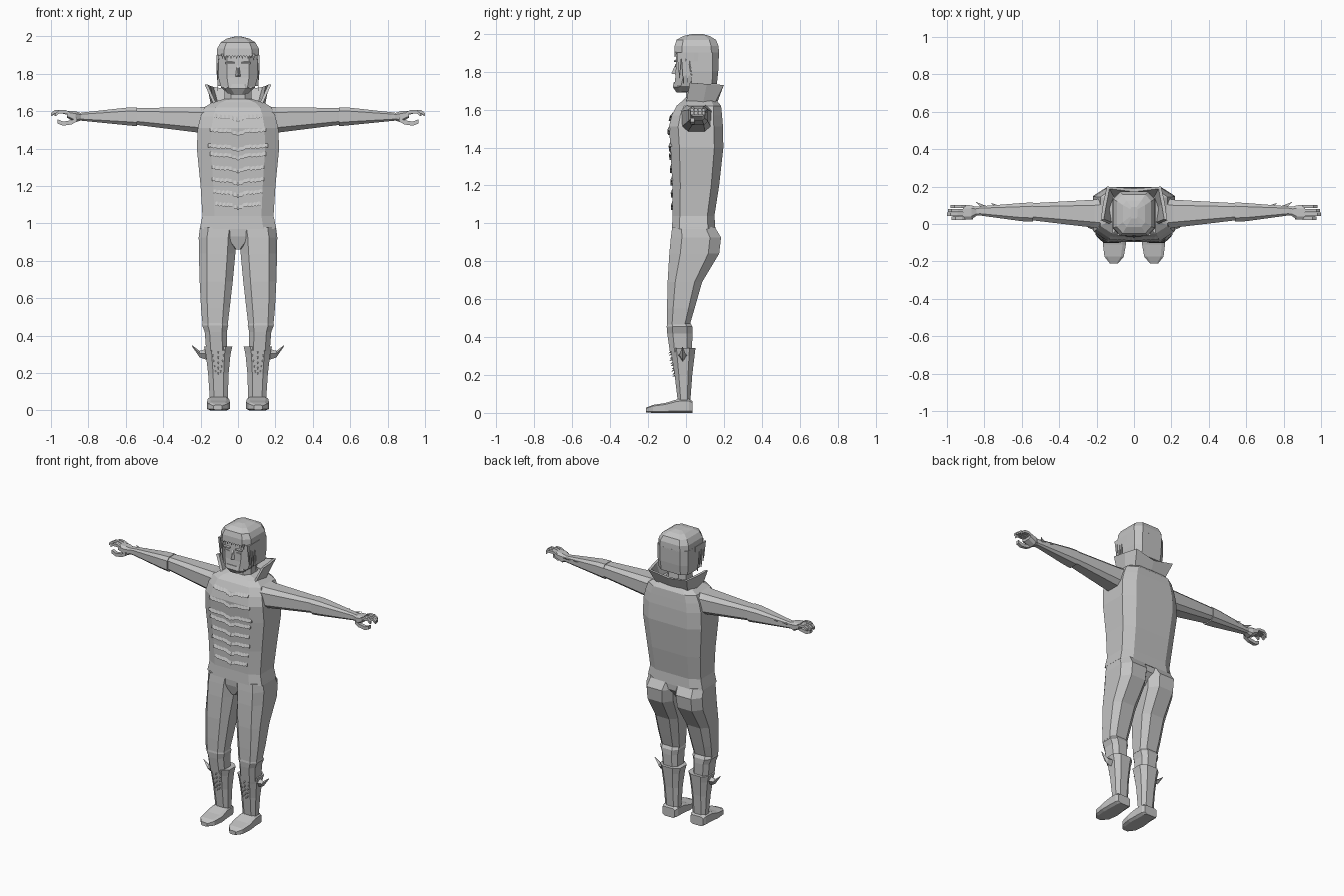
import bpy, bmesh, math
from mathutils import Vector

GREY = bpy.data.materials.new("plain grey")
GREY.diffuse_color = (0.55, 0.55, 0.55, 1)


def finish(name, bm, mirror=False):
    bmesh.ops.recalc_face_normals(bm, faces=bm.faces[:])
    me = bpy.data.meshes.new(name)
    bm.to_mesh(me)
    bm.free()
    me.materials.append(GREY)
    ob = bpy.data.objects.new(name, me)
    bpy.context.collection.objects.link(ob)
    if mirror:
        ob.modifiers.new("mirror", 'MIRROR').use_mirror_merge = False
    return ob


def skin(bm, rings):
    """Join rings of equal length into a closed skin."""
    vs = [[bm.verts.new(p) for p in r] for r in rings]
    n = len(vs[0])
    for a, b in zip(vs, vs[1:]):
        for i in range(n):
            j = (i + 1) % n
            bm.faces.new((a[i], a[j], b[j], b[i]))
    bm.faces.new(vs[0][::-1])
    bm.faces.new(vs[-1])


def octagon(u0, u1, v0, v1, c):
    """Rectangle with cut corners; c is the cut as a fraction of each side."""
    a, b = (u1 - u0) * c, (v1 - v0) * c
    return [(u0 + a, v0), (u1 - a, v0), (u1, v0 + b), (u1, v1 - b),
            (u1 - a, v1), (u0 + a, v1), (u0, v1 - b), (u0, v0 + b)]


def loft(name, axis, rows, c=0.2, mirror=False):
    """Rows are (position, u0, u1, v0, v1) along the axis."""
    bm = bmesh.new()
    put = {'X': lambda t, u, v: (t, u, v), 'Y': lambda t, u, v: (u, t, v),
           'Z': lambda t, u, v: (u, v, t)}[axis]
    skin(bm, [[put(r[0], u, v) for u, v in octagon(*r[1:], c)] for r in rows])
    return finish(name, bm, mirror)


def spike(bm, base, tip):
    vs = [bm.verts.new(p) for p in base]
    t = bm.verts.new(tip)
    for i in range(len(vs)):
        bm.faces.new((vs[i], vs[(i + 1) % len(vs)], t))
    bm.faces.new(vs[::-1])


def sym(rows):
    return [(z, -w, w, y0, y1) for z, w, y0, y1 in rows]


# torso and waist
TORSO = [(0.97, .205, -.075, .155), (1.04, .19, -.07, .15), (1.2, .20, -.072, .175),
         (1.4, .22, -.082, .197), (1.51, .215, -.09, .195), (1.57, .20, -.075, .19),
         (1.62, .18, -.05, .185), (1.645, .14, -.02, .165), (1.665, .075, 0, .14)]
loft("torso", 'Z', sym(TORSO), .17)
loft("hips", 'Z', sym([(.86, .015, -.05, .09), (.93, .10, -.07, .15), (.98, .2, -.073, .152)]), .2)

# jagged scale rows across the chest
def chest_y(z):
    for a, b in zip(TORSO, TORSO[1:]):
        if z <= b[0]:
            return a[2] + (b[2] - a[2]) * (z - a[0]) / (b[0] - a[0])
    return 0

bm = bmesh.new()
for z, half in [(1.565, .13), (1.49, .15), (1.405, .16), (1.36, .15), (1.29, .14),
                (1.225, .14), (1.16, .13), (1.095, .12)]:
    rings = []
    for i in range(-12, 13):
        k = abs(i) / 12
        zz = z - .025 * max(0, 1 - k * 3) - .008 * math.sin(math.pi * k) + (i % 2) * .005
        x = half * i / 12
        rings.append([(x, chest_y(zz + .02), zz + .02), (x, chest_y(zz) - .009, zz),
                      (x, chest_y(zz) + .01, zz)])
    skin(bm, rings)
finish("chest_scales", bm)

# neck and head
loft("neck", 'Z', sym([(1.63, .075, 0, .14), (1.76, .07, 0, .13)]), .25)
loft("face", 'Z', sym([(1.695, .055, -.045, .06), (1.725, .09, -.062, .10),
                       (1.78, .105, -.055, .14), (1.85, .106, -.053, .14),
                       (1.92, .106, -.05, .14)]), .22)
loft("hair_top", 'Z', sym([(1.895, .114, -.062, .174), (1.935, .111, -.06, .172),
                           (1.968, .092, -.05, .158), (1.988, .06, -.015, .125),
                           (1.998, .02, .03, .09)]), .17)
loft("hair_back", 'Z', sym([(1.735, .108, .01, .163), (1.80, .114, .0, .17),
                            (1.90, .114, -.02, .174)]), .17)

# toothed fringe and side locks
bm = bmesh.new()
for i in range(12):
    x = -.084 + i * .0153
    y = -.061
    spike(bm, [(x - .0075, y, 1.905), (x + .0075, y, 1.905), (x, y + .015, 1.905)],
          (x, y + .002, 1.872 if i % 2 else 1.882))
finish("fringe", bm)
bm = bmesh.new()
for i in range(5):
    y = -.035 + i * .022
    spike(bm, [(.102, y - .013, 1.9), (.116, y - .013, 1.9), (.116, y + .013, 1.9),
               (.102, y + .013, 1.9)], (.108, y, 1.76 - (i % 2) * .03 - .01 * i))
finish("side_lock", bm, True)

# nose, eyes, brows, moustache
bm = bmesh.new()
spike(bm, [(-.006, -.05, 1.85), (-.017, -.05, 1.785), (.017, -.05, 1.785), (.006, -.05, 1.85)],
      (0, -.078, 1.79))
finish("nose", bm)
loft("eye", 'Y', [(-.058, .025, .06, 1.825, 1.837), (-.05, .025, .06, 1.825, 1.837)], .3, True)
loft("brow", 'Y', [(-.062, .02, .068, 1.851, 1.86), (-.05, .02, .068, 1.851, 1.865)], .2, True)
loft("chin_beard", 'Z', sym([(1.69, .04, -.05, .03), (1.72, .075, -.07, .03),
                             (1.745, .07, -.064, .03)]), .25)

# flared standing collar, open at the front
bm = bmesh.new()
low = [(.13, .0, 1.635), (.145, .09, 1.635), (.12, .155, 1.64), (.0, .168, 1.645)]
top = [(.178, .02, 1.742), (.165, .11, 1.735), (.145, .2, 1.73), (.0, .19, 1.705)]
rings = []
for a, b in zip(low, top):
    d = Vector((a[0], a[1] - .05, 0)).normalized() * .018
    rings.append([a, b, Vector(b) - d, Vector(a) - d])
skin(bm, rings)
finish("collar", bm, True)

# arms: upper arm, forearm, wrist
loft("upper_arm", 'X', [(.16, -.03, .14, 1.475, 1.625), (.21, -.02, .13, 1.485, 1.62),
                        (.53, .018, .112, 1.525, 1.617), (.56, .022, .11, 1.53, 1.615)], .2, True)
loft("forearm", 'X', [(.54, .012, .116, 1.519, 1.62), (.60, .015, .112, 1.525, 1.618),
                      (.82, .045, .095, 1.547, 1.594), (.85, .045, .092, 1.55, 1.59)], .2, True)
loft("palm", 'X', [(.84, .045, .09, 1.55, 1.59), (.87, .025, .1, 1.54, 1.6),
                   (.915, .022, .102, 1.565, 1.602)], .22, True)

# forearm fin
bm = bmesh.new()
spike(bm, [(.76, .085, 1.575), (.81, .08, 1.585), (.81, .08, 1.565)], (.845, .118, 1.59))
spike(bm, [(.69, .09, 1.58), (.74, .085, 1.59), (.74, .085, 1.565)], (.765, .112, 1.59))
finish("forearm_fin", bm, True)

# fingers and thumb
def finger(bm, y, pts, r):
    skin(bm, [[(x, y + a * r, z + b * r) for a, b in ((-1, -1), (1, -1), (1, 1), (-1, 1))]
              for x, z in pts])

bm = bmesh.new()
for y, s in ((.031, -.025), (.052, 0), (.073, -.005), (.093, -.02)):
    finger(bm, y, [(.90, 1.586), (.945 + s, 1.597), (.98 + s, 1.597), (1.0 + s, 1.581)], .0085)
finish("fingers", bm, True)
bm = bmesh.new()
finger(bm, .035, [(.86, 1.556), (.89, 1.54), (.935, 1.533), (.965, 1.545)], .011)
finish("thumb", bm, True)

# legs: thigh, knee and calf
loft("thigh", 'Z', [(.98, .0, .203, -.073, .152), (.925, .008, .21, -.08, .185),
                    (.84, .014, .209, -.088, .175), (.69, .028, .205, -.097, .085),
                    (.55, .044, .198, -.10, .045), (.465, .054, .19, -.10, .02)], .22, True)
loft("knee", 'Z', [(.48, .06, .185, -.098, .02), (.455, .052, .192, -.102, .034),
                   (.42, .06, .178, -.099, .035), (.32, .058, .17, -.085, .03)], .22, True)

# boots: flared shaft and shoe
loft("boot_shaft", 'Z', [(.342, .03, .182, -.082, .05), (.30, .04, .172, -.076, .045),
                         (.20, .05, .16, -.06, .033), (.05, .055, .15, -.042, .022)], .24, True)
loft("shoe", 'Y', [(.035, .06, .152, 0, .062), (.015, .05, .16, 0, .074),
                   (-.045, .048, .162, 0, .072), (-.11, .043, .166, 0, .052),
                   (-.175, .055, .158, 0, .042), (-.21, .085, .13, .003, .028)], .15, True)

# boot side wing
bm = bmesh.new()
skin(bm, [[(.15, -.045, .305), (.15, -.018, .265), (.15, .008, .305), (.15, -.018, .335)],
          [(.205, -.036, .305), (.205, -.018, .283), (.205, 0, .305), (.205, -.018, .318)],
          [(.246, -.02, .346), (.246, -.018, .343), (.246, -.016, .346), (.246, -.018, .349)]])
finish("boot_wing", bm, True)

# small spines down the front of the boot
bm = bmesh.new()
for i in range(5):
    z = .31 - i * .028
    y = -.078 + i * .0048
    for k in (-1, 0, 1):
        x = .106 + k * (.034 - .005 * i)
        zz = z + abs(k) * .012
        spike(bm, [(x - .006, y + .006, zz + .012), (x + .006, y + .006, zz + .012),
                   (x, y + .008, zz - .004)], (x, y - .014, zz - .008))
finish("boot_spines", bm, True)
